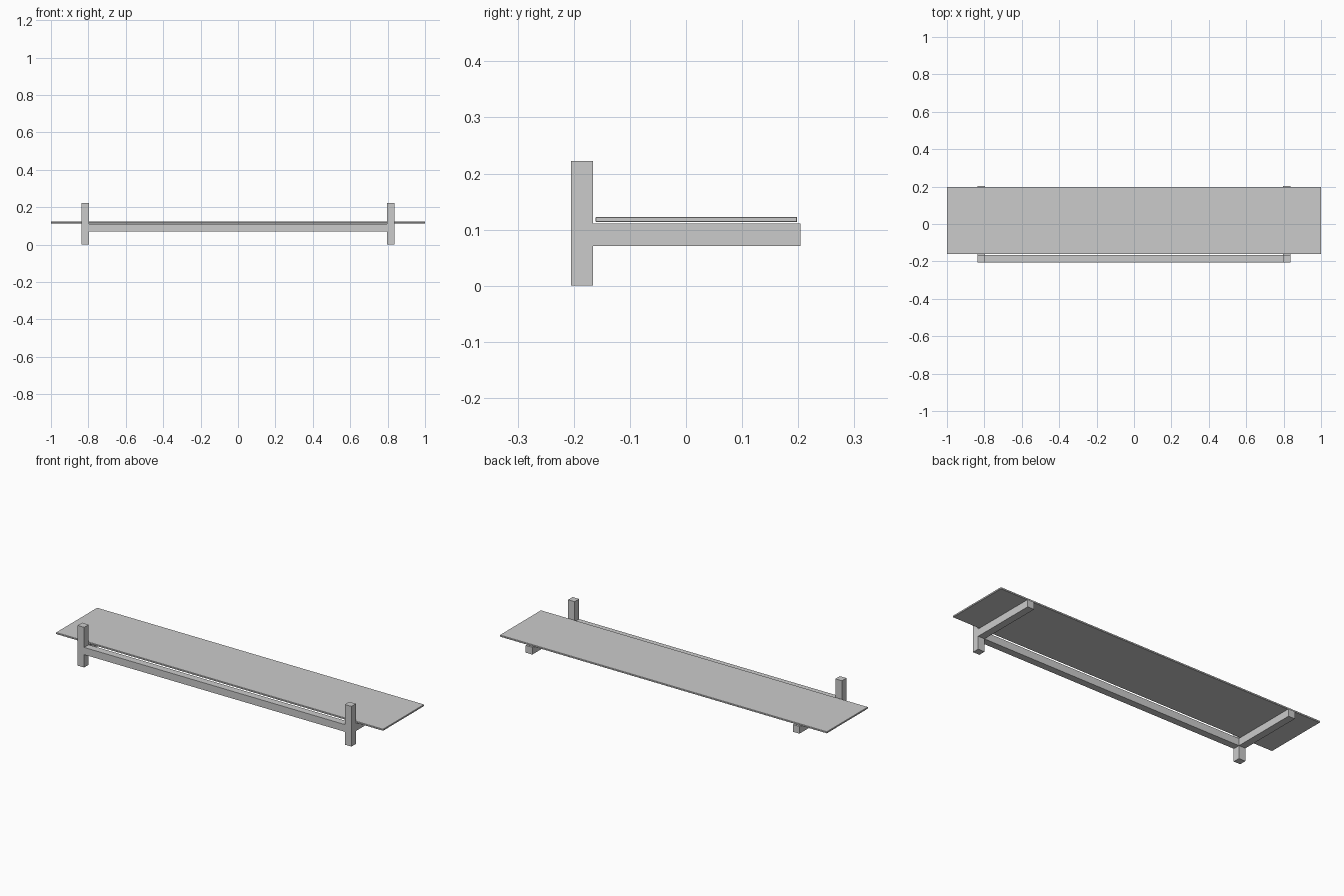
import bpy

if "Cube" in bpy.data.objects:
    bpy.data.objects.remove(bpy.data.objects["Cube"])


def box(name, x, y, z, bevel=0.0):
    """Axis-aligned box from (min, max) ranges."""
    bpy.ops.mesh.primitive_cube_add(size=1)
    ob = bpy.context.object
    ob.name = name
    ob.location = [(r[0] + r[1]) / 2 for r in (x, y, z)]
    ob.scale = [r[1] - r[0] for r in (x, y, z)]
    bpy.ops.object.transform_apply(location=True, rotation=False, scale=True)
    if bevel:
        mod = ob.modifiers.new("edge_bevel", 'BEVEL')
        mod.width = bevel
        mod.segments = 1
    return ob


INNER, OUTER = 0.797, 0.837          # x extent of the side frames
FRONT, INSIDE, BACK = -0.205, -0.166, 0.204
ARM_Z = (0.071, 0.111)

# Upright posts and the support arms running back from them
for side, s in (("left", -1), ("right", 1)):
    x = sorted((s * INNER, s * OUTER))
    box(side + "_post", x, (FRONT, INSIDE), (0, 0.222))
    box(side + "_support_arm", x, (INSIDE, BACK), ARM_Z)

# Front rail joining the posts
box("front_rail", (-INNER, INNER), (FRONT, INSIDE), ARM_Z)

# Thin board floating just above the arms
box("shelf_board", (-1, 1), (-0.161, 0.198), (0.1135, 0.1225), bevel=0.001)
